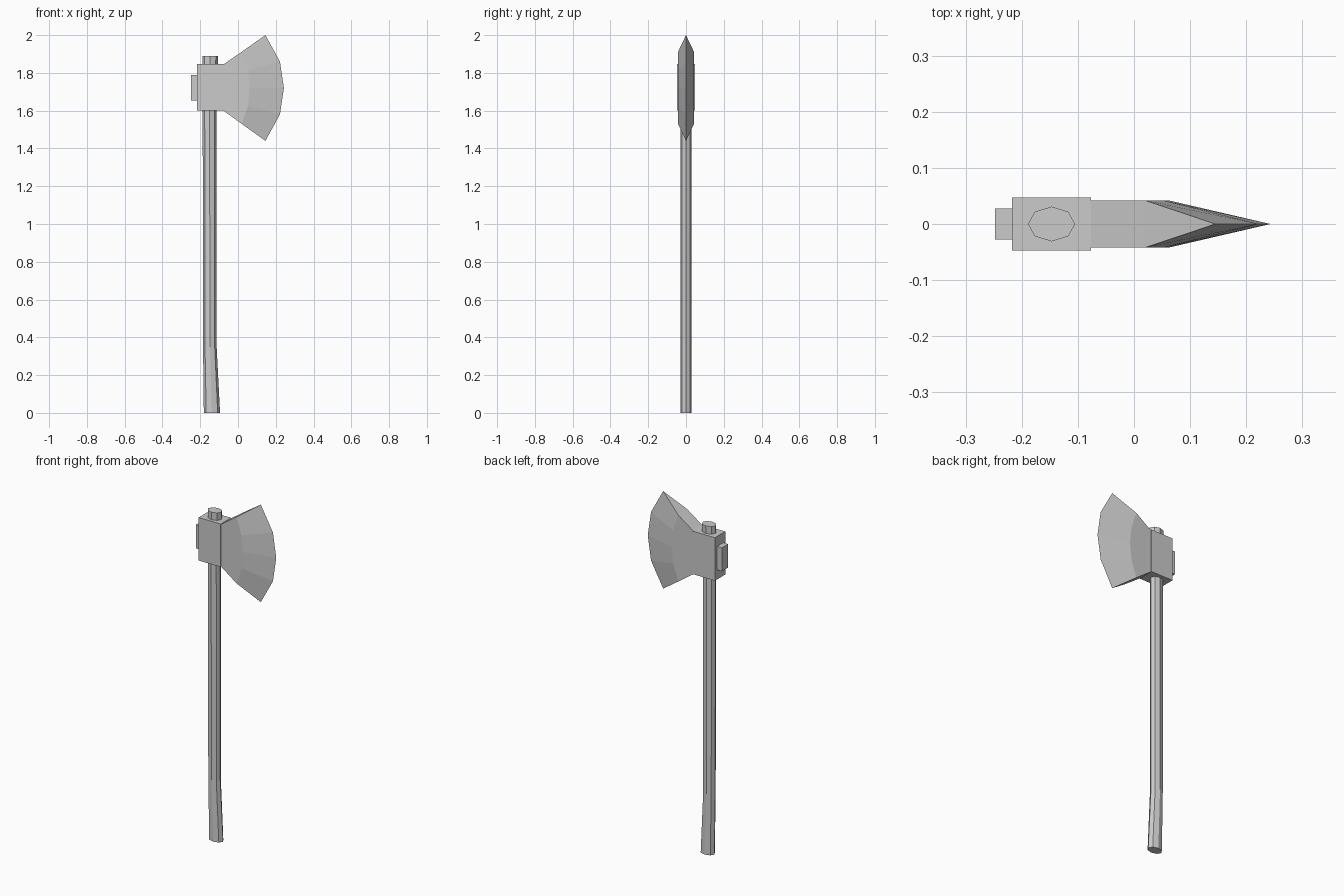
import bpy, bmesh, math

if "Cube" in bpy.data.objects:
    bpy.data.objects.remove(bpy.data.objects["Cube"])

grey = bpy.data.materials.new("plain grey")
grey.diffuse_color = (0.6, 0.6, 0.6, 1)
grey.use_nodes = True
grey.node_tree.nodes["Principled BSDF"].inputs["Base Color"].default_value = grey.diffuse_color


def finish(name, bm):
    bmesh.ops.recalc_face_normals(bm, faces=bm.faces)
    mesh = bpy.data.meshes.new(name)
    bm.to_mesh(mesh)
    bm.free()
    mesh.materials.append(grey)
    obj = bpy.data.objects.new(name, mesh)
    bpy.context.collection.objects.link(obj)


def box(name, x0, x1, half_y, z0, z1):
    bm = bmesh.new()
    bmesh.ops.create_cube(bm, size=1)
    for v in bm.verts:
        v.co = ((x0 + x1) / 2 + v.co.x * (x1 - x0), v.co.y * 2 * half_y,
                (z0 + z1) / 2 + v.co.z * (z1 - z0))
    finish(name, bm)


# Eight-sided handle, bent forward towards the foot: (centre x, x radius, y radius, z)
bm = bmesh.new()
rings = []
for cx, rx, ry, z in [(-0.138, 0.043, 0.029, 0), (-0.149, 0.036, 0.029, 0.35),
                      (-0.150, 0.037, 0.029, 1.6), (-0.147, 0.042, 0.031, 1.89)]:
    rings.append([bm.verts.new((cx + rx * math.cos(i * math.pi / 4),
                                ry * math.sin(i * math.pi / 4), z)) for i in range(8)])
for a, b in zip(rings, rings[1:]):
    for i in range(8):
        j = (i + 1) % 8
        bm.faces.new((a[i], a[j], b[j], b[i]))
bm.faces.new(rings[0])
bm.faces.new(rings[-1])
finish("handle", bm)

# Head block around the handle, and the small striking plate behind it
box("head_block", -0.217, -0.077, 0.047, 1.6, 1.847)
box("back_plate", -0.248, -0.217, 0.028, 1.655, 1.79)

# Flared blade: flat cheeks, then bevels meeting at the curved cutting edge
MID = 1.72
root = [(-0.077, 1.845), (-0.077, 1.6)]
cheek = [(0.02, 1.912), (0.052, 1.815), (0.062, MID), (0.052, 1.625), (0.02, 1.53)]
edge = [(0.145, 2.0), (0.222, 1.86), (0.243, MID), (0.222, 1.58), (0.145, 1.44)]
bm = bmesh.new()
edge_v = [bm.verts.new((x, 0, z)) for x, z in edge]
sides = []
for y in (-0.042, 0.042):
    r = [bm.verts.new((x, y, z)) for x, z in root]
    c = [bm.verts.new((x, y, z)) for x, z in cheek]
    bm.faces.new([r[0]] + c + [r[1]])
    for i in range(4):
        bm.faces.new((c[i], edge_v[i], edge_v[i + 1], c[i + 1]))
    sides.append((r, c))
(r0, c0), (r1, c1) = sides
bm.faces.new((r0[0], r0[1], r1[1], r1[0]))
for k, e in ((0, 0), (1, 4)):
    bm.faces.new((r0[k], c0[e], c1[e], r1[k]))
    bm.faces.new((c0[e], edge_v[e], c1[e]))
finish("blade", bm)
